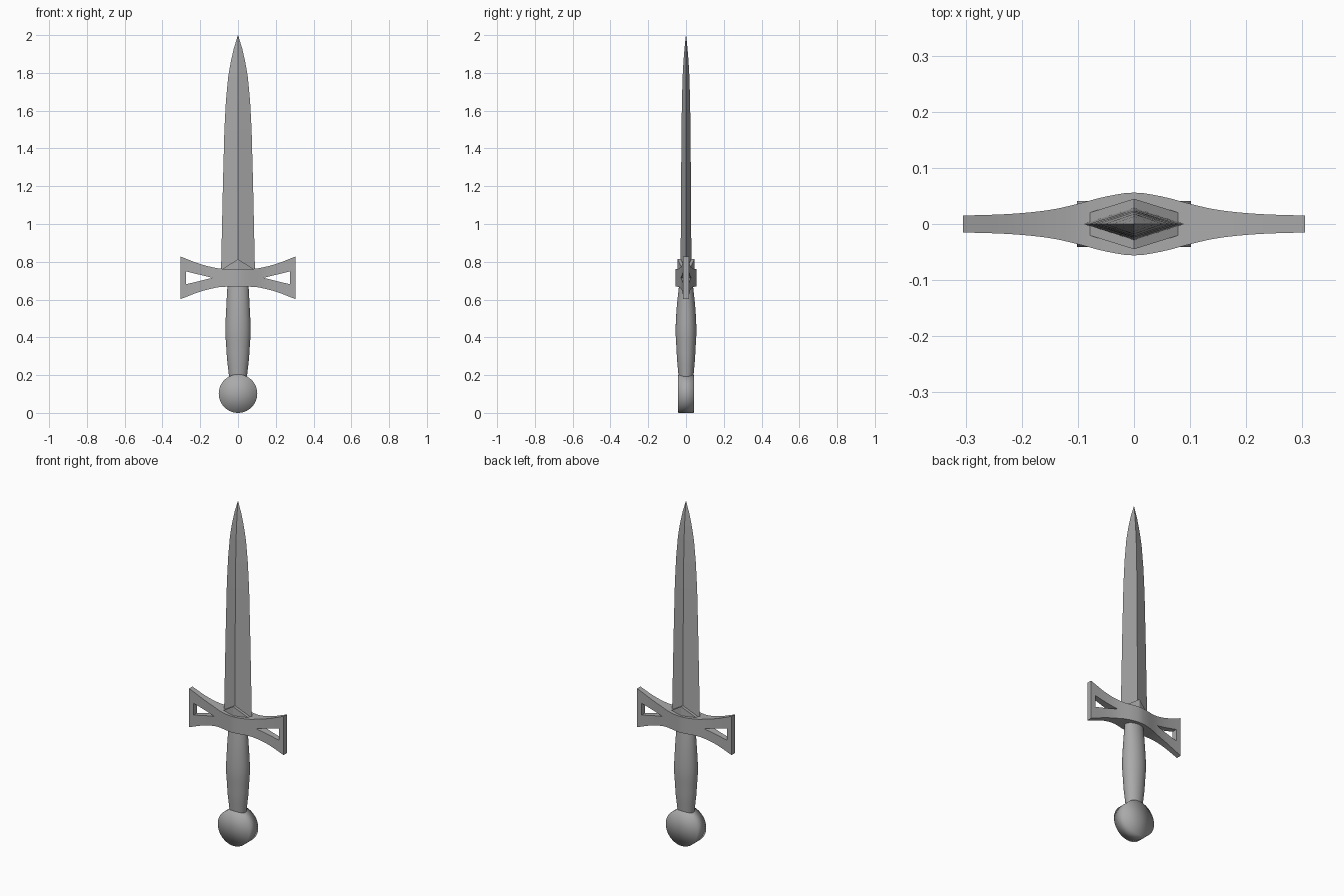
import bpy, bmesh, math

if "Cube" in bpy.data.objects:
    bpy.data.objects.remove(bpy.data.objects["Cube"])

# Dark steel grey shared by all parts
steel = bpy.data.materials.new("dark_steel")
steel.diffuse_color = (0.4, 0.4, 0.4, 1)
steel.use_nodes = True
steel.node_tree.nodes["Principled BSDF"].inputs["Base Color"].default_value = steel.diffuse_color


def finish(bm, name, smooth=None):
    bmesh.ops.remove_doubles(bm, verts=bm.verts, dist=1e-5)
    bmesh.ops.recalc_face_normals(bm, faces=bm.faces)
    me = bpy.data.meshes.new(name)
    bm.to_mesh(me)
    bm.free()
    me.materials.append(steel)
    ob = bpy.data.objects.new(name, me)
    bpy.context.collection.objects.link(ob)
    if smooth:
        bpy.ops.object.select_all(action='DESELECT')
        ob.select_set(True)
        bpy.context.view_layer.objects.active = ob
        bpy.ops.object.shade_smooth_by_angle(angle=math.radians(smooth))
    return ob


def loft(name, sections, sides, smooth=None):
    """Stack elliptical rings (z, half width, half depth) and cap the ends."""
    bm = bmesh.new()
    rings = []
    for z, a, b in sections:
        rings.append([bm.verts.new((a * math.cos(t), b * math.sin(t), z))
                      for t in (2 * math.pi * i / sides for i in range(sides))])
    for lo, hi in zip(rings, rings[1:]):
        for i in range(sides):
            j = (i + 1) % sides
            bm.faces.new((lo[i], lo[j], hi[j], hi[i]))
    bm.faces.new(rings[0])
    bm.faces.new(rings[-1])
    return finish(bm, name, smooth)


def interp(points, x):
    """Smooth (Catmull-Rom style) lookup in a list of (x, value) points."""
    for k in range(len(points) - 1):
        (x0, v0), (x1, v1) = points[k], points[k + 1]
        if x <= x1 + 1e-9:
            xp, vp = points[k - 1] if k else (-x1, v1)
            xn, vn = points[k + 2] if k + 2 < len(points) else (x1, v1)
            m0 = (v1 - vp) / (x1 - xp)
            m1 = (vn - v0) / (xn - x0)
            if k + 2 >= len(points):
                m1 = (v1 - v0) / (x1 - x0)
            h = x1 - x0
            t = (x - x0) / h
            return ((2*t**3 - 3*t**2 + 1) * v0 + (t**3 - 2*t**2 + t) * h * m0
                    + (3*t**2 - 2*t**3) * v1 + (t**3 - t**2) * h * m1)
    return points[-1][1]


# Blade: diamond section tapering to a point
loft("blade", [(0.74, 0.09, 0.029), (1.2, 0.08, 0.026), (1.5, 0.072, 0.024),
               (1.65, 0.064, 0.0215), (1.78, 0.052, 0.018), (1.86, 0.038, 0.0135),
               (1.93, 0.022, 0.008), (2.0, 0.0005, 0.0005)], 4)

# Grip: swelling oval handle
grip_w = [(0.19, 0.047), (0.30, 0.060), (0.43, 0.067), (0.56, 0.062), (0.69, 0.055)]
grip_d = [(0.19, 0.039), (0.30, 0.049), (0.43, 0.055), (0.56, 0.049), (0.69, 0.035)]
loft("grip", [(z, interp(grip_w[1:], z) if z > 0.3 else 0.047 + (z - 0.19) * 0.118,
               interp(grip_d[1:], z) if z > 0.3 else 0.039 + (z - 0.19) * 0.091)
              for z in (0.19 + 0.5 * i / 16 for i in range(17))], 32, 40)

# Pommel: disc facing front, softly shaded across the rim
pommel = loft("pommel", [(-0.042, 0.001, 0.001), (-0.041, 0.102, 0.102),
                         (0.041, 0.102, 0.102), (0.042, 0.001, 0.001)], 64, 120)
pommel.rotation_euler.x = math.pi / 2
pommel.location.z = 0.102

# Guard: flared bow-tie crossbar, thick in the middle, with a window at each end
MID, HOLE_IN, HOLE_OUT, END = 0.715, 0.135, 0.275, 0.305
half_height = [(0, 0.047), (0.06, 0.047), (0.11, 0.051), (0.2, 0.073), (0.305, 0.113)]
half_depth = [(0, 0.056), (0.05, 0.049), (0.1, 0.036), (0.15, 0.025), (0.22, 0.018), (0.305, 0.015)]
xs = [HOLE_IN * i / 8 for i in range(8)]
xs += [HOLE_IN + (HOLE_OUT - HOLE_IN) * i / 6 for i in range(7)] + [END]


def hole(x):
    return 0.034 * min(1, max(0, (x - HOLE_IN) / (HOLE_OUT - HOLE_IN)))


bm = bmesh.new()
for side in (1, -1):
    for x0, x1 in zip(xs, xs[1:]):
        bands = [(hole, lambda x: interp(half_height, x)),
                 (lambda x: -hole(x), lambda x: -interp(half_height, x))]
        if x0 >= HOLE_OUT - 1e-6:
            bands.append((lambda x: -hole(x), hole))
        for lo, hi in bands:
            pts = [(x0, lo(x0)), (x1, lo(x1)), (x1, hi(x1)), (x0, hi(x0))]
            bm.faces.new([bm.verts.new((side * x, 0, MID + z)) for x, z in pts])
bmesh.ops.remove_doubles(bm, verts=bm.verts, dist=1e-5)
bmesh.ops.recalc_face_normals(bm, faces=bm.faces)
front = list(bm.verts)
back = [g for g in bmesh.ops.extrude_face_region(bm, geom=bm.faces[:], use_keep_orig=True)["geom"]
        if isinstance(g, bmesh.types.BMVert)]
for verts, sign in ((front, -1), (back, 1)):
    for v in verts:
        v.co.y = sign * interp(half_depth, abs(v.co.x))
finish(bm, "guard", 30)

# Blade collar: triangular peak folded along the blade ridge
bm = bmesh.new()
rows = []
for x, y, top in ((-0.08, 0.02, 0.762), (0, 0.045, 0.815), (0.08, 0.02, 0.762)):
    rows.append([bm.verts.new((x, sy * y, z)) for sy, z in
                 ((-1, 0.74), (1, 0.74), (1, top), (-1, top))])
for a, b in zip(rows, rows[1:]):
    for i in range(4):
        j = (i + 1) % 4
        bm.faces.new((a[i], a[j], b[j], b[i]))
bm.faces.new(rows[0])
bm.faces.new(rows[-1])
finish(bm, "blade_collar")
